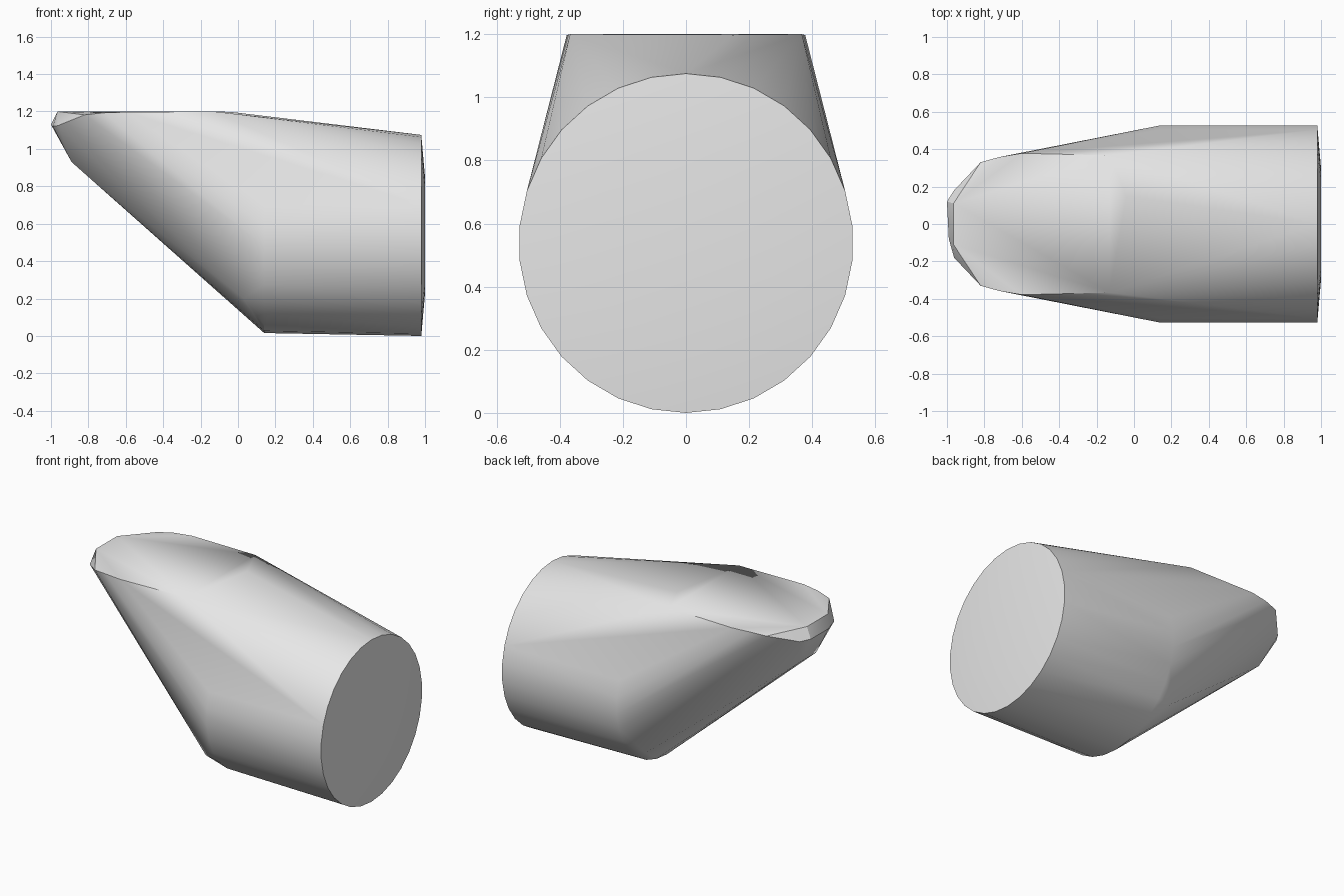
import bpy, bmesh
from math import sin, cos, tau, radians

cube = bpy.data.objects.get("Cube")
if cube:
    bpy.data.objects.remove(cube, do_unlink=True)

SEGMENTS = 30
CENTRE_Z = 0.5375


def ring(x, ry, rz):
    """Upright ellipse of points across the x axis."""
    return [(x, ry * sin(tau * i / SEGMENTS), CENTRE_Z + rz * cos(tau * i / SEGMENTS))
            for i in range(SEGMENTS)]


def both_sides(points):
    return [(x, s * y, z) for x, y, z in points for s in (1, -1)]


# Round end of the body with a slightly domed cap
points = ring(0.98, 0.53, 0.5375) + ring(1.0, 0.3, 0.31)
# Bend where the round body meets the slanted underside
points += ring(0.14, 0.53, 0.522)
# Flat top outline
points += both_sides([(-0.13, 0.367, 1.2), (-0.6, 0.378, 1.197), (-0.72, 0.358, 1.193),
                      (-0.82, 0.33, 1.182), (-0.965, 0.11, 1.2)])
points += [(-0.04, 0.15, 1.198)]
# Slanted underside and chamfered tip
points += both_sides([(0.03, 0.38, 0.2), (-0.89, 0.09, 0.93), (-0.962, 0.18, 1.125)])
points += [(-1.0, 0.12, 1.13), (-0.99, -0.08, 1.12)]

# Skin all of the sections with one convex hull
bm = bmesh.new()
for p in points:
    bm.verts.new(p)
hull = bmesh.ops.convex_hull(bm, input=bm.verts[:])
loose = {v for v in hull["geom_interior"] + hull["geom_unused"]
         if isinstance(v, bmesh.types.BMVert) and v.is_valid and not v.link_faces}
bmesh.ops.delete(bm, geom=list(loose), context="VERTS")
bmesh.ops.dissolve_limit(bm, angle_limit=radians(0.5), verts=bm.verts[:], edges=bm.edges[:])
bmesh.ops.recalc_face_normals(bm, faces=bm.faces[:])

mesh = bpy.data.meshes.new("slanted_body")
bm.to_mesh(mesh)
bm.free()
body = bpy.data.objects.new("slanted_body", mesh)
bpy.context.collection.objects.link(body)

# Plain grey finish
grey = bpy.data.materials.new("light_grey")
grey.use_nodes = True
grey.diffuse_color = (0.8, 0.8, 0.8, 1)
grey.node_tree.nodes["Principled BSDF"].inputs["Base Color"].default_value = (0.8, 0.8, 0.8, 1)
mesh.materials.append(grey)

bpy.ops.object.select_all(action="DESELECT")
body.select_set(True)
bpy.context.view_layer.objects.active = body
bpy.ops.object.shade_smooth_by_angle(angle=radians(30))
